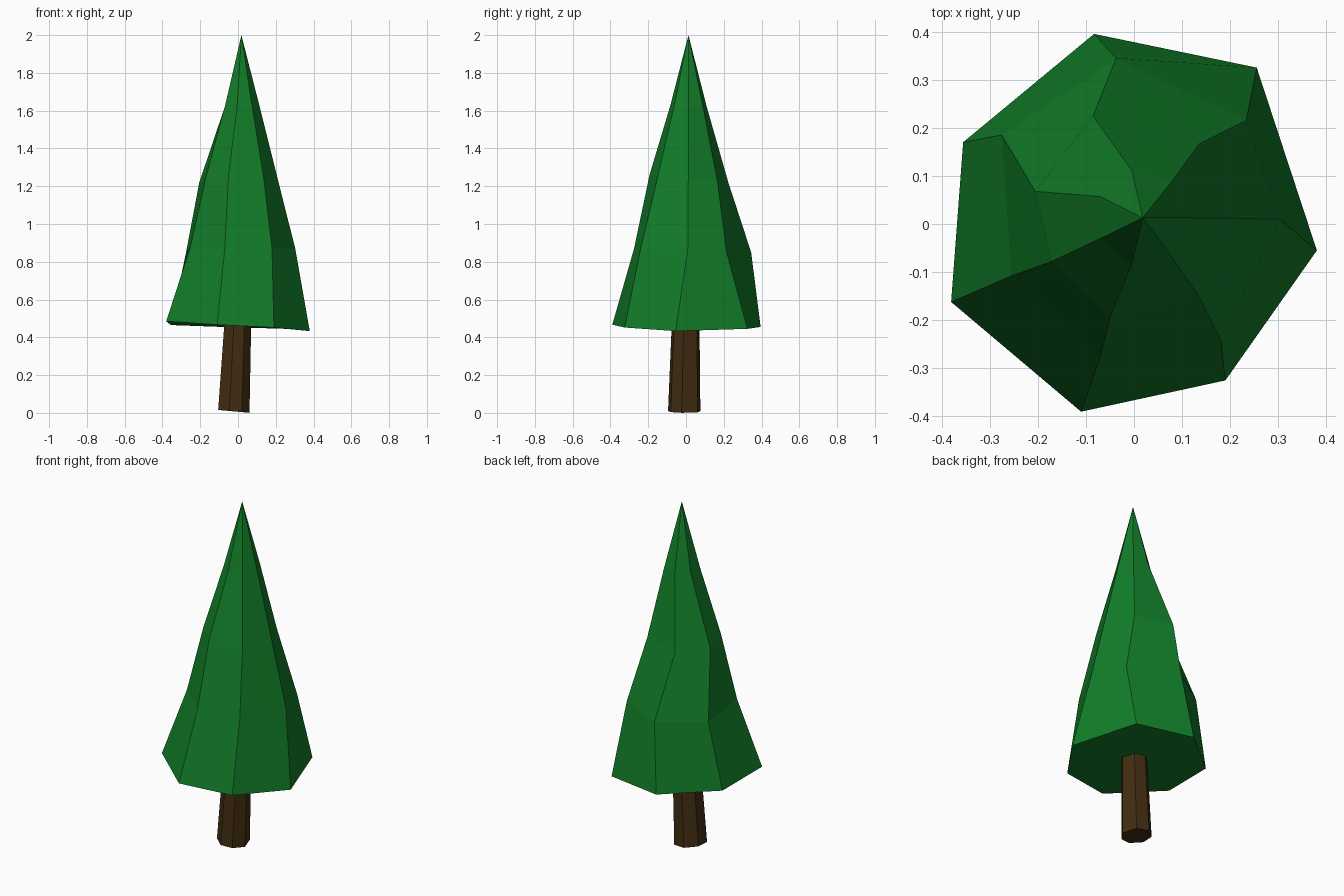
import bpy

cube = bpy.data.objects.get("Cube")
if cube:
    bpy.data.objects.remove(cube, do_unlink=True)


def make_material(name, color):
    mat = bpy.data.materials.new(name)
    mat.use_nodes = True
    mat.diffuse_color = (*color, 1)
    bsdf = mat.node_tree.nodes["Principled BSDF"]
    bsdf.inputs["Base Color"].default_value = (*color, 1)
    bsdf.inputs["Roughness"].default_value = 0.9
    return mat


def make_object(name, verts, faces, mat):
    mesh = bpy.data.meshes.new(name)
    mesh.from_pydata(verts, [], faces)
    mesh.materials.append(mat)
    mesh.update()
    obj = bpy.data.objects.new(name, mesh)
    bpy.context.collection.objects.link(obj)
    return obj


def wall(lower, upper, n):
    """Quads between two rings of n points, given clockwise from above."""
    return [(lower + (i + 1) % n, lower + i, upper + i, upper + (i + 1) % n)
            for i in range(n)]


green = make_material("leaf green", (0.006, 0.205, 0.022))
brown = make_material("bark brown", (0.056, 0.026, 0.006))

# Foliage: four irregular seven-sided rings closing to a point
rings = [
    [(-.083, .395, .455), (.255, .325, .445), (.38, -.055, .433), (.19, -.325, .452),
     (-.11, -.39, .467), (-.38, -.162, .485), (-.355, .17, .465)],
    [(-.037, .345, .85), (.233, .215, .85), (.303, .01, .87), (.18, -.24, .87),
     (-.07, -.275, .87), (-.255, -.108, .87), (-.275, .185, .85)],
    [(-.085, .224, .22 + 1), (.135, .166, 1.23), (.21, .012, 1.24), (.135, -.15, 1.25),
     (-.05, -.193, 1.26), (-.172, -.078, 1.24), (-.205, .068, 1.22)],
    [(-.004, .11, 1.62), (.08, .09, 1.62), (.115, .013, 1.62), (.075, -.064, 1.62),
     (-.005, -.085, 1.62), (-.07, -.03, 1.62), (-.07, .057, 1.62)],
]
n = len(rings[0])
verts = [p for ring in rings for p in ring] + [(.018, .013, 2.0)]
faces = [tuple(range(n))]                       # flat underside
for level in range(len(rings) - 1):
    faces += wall(level * n, (level + 1) * n, n)
top, apex = (len(rings) - 1) * n, len(verts) - 1
faces += [(top + (i + 1) % n, top + i, apex) for i in range(n)]
make_object("foliage", verts, faces, green)


# Trunk: the same seven-sided outline, scaled down, leaning and tapering
def trunk_ring(cx, cy, scale, z, tilt):
    return [(cx + x * scale, cy + y * scale, z - tilt * x)
            for x, y, _ in rings[0]]


verts = trunk_ring(-.022, -.01, .218, .008, .02) + trunk_ring(0, -.002, .185, .5, 0)
faces = [tuple(range(n))] + wall(0, n, n) + [tuple(range(2 * n - 1, n - 1, -1))]
make_object("trunk", verts, faces, brown)
